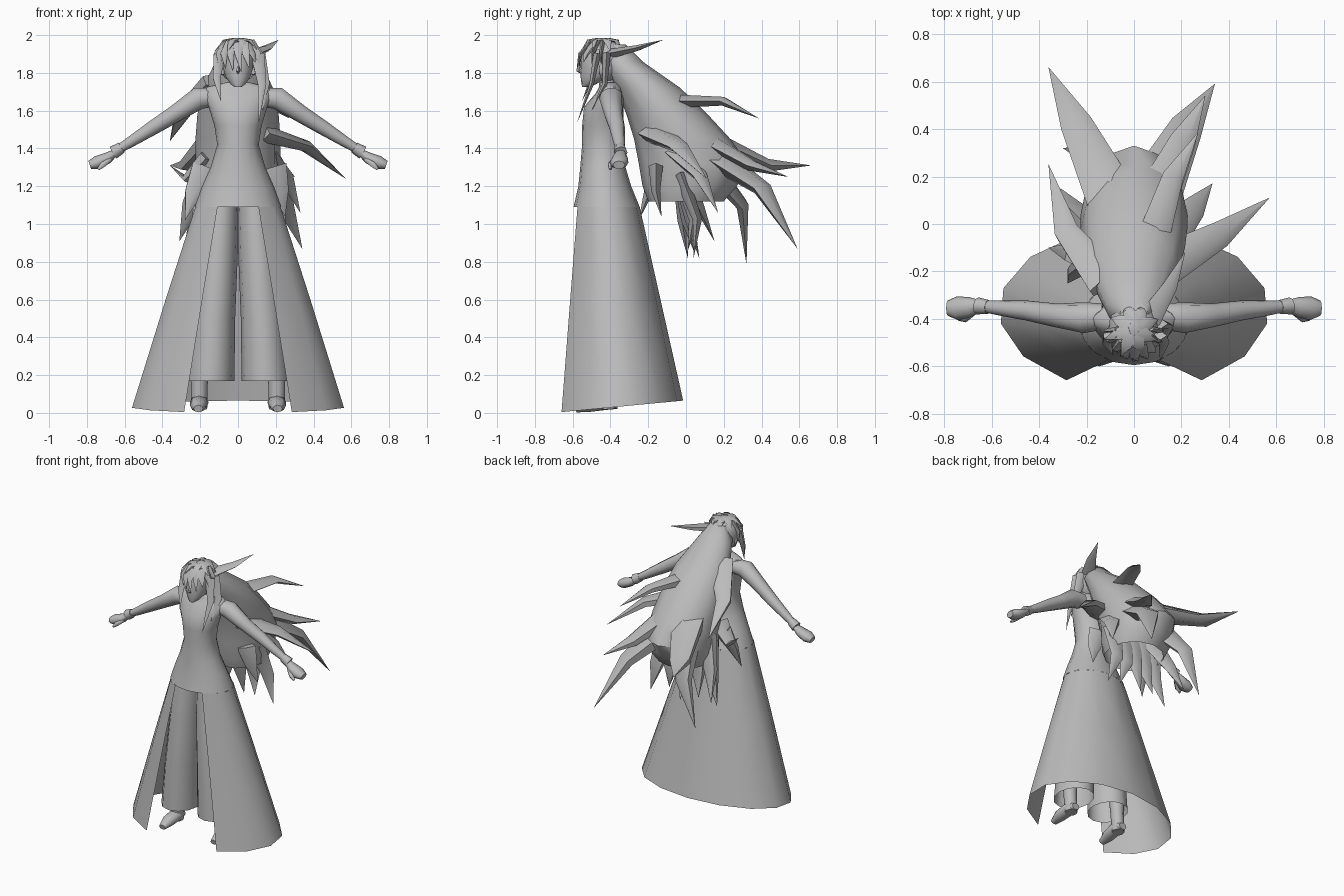
import bpy, bmesh, random
from math import sin, cos, pi, radians
from mathutils import Vector

cube = bpy.data.objects.get("Cube")
if cube:
    bpy.data.objects.remove(cube, do_unlink=True)

random.seed(4)
grey = bpy.data.materials.new("plain_grey")
grey.use_nodes = True
color = (.5, .5, .5, 1)
grey.diffuse_color = color
grey.node_tree.nodes["Principled BSDF"].inputs["Base Color"].default_value = color


def finish(name, bm, mirror=False, angle=50):
    """Turn a bmesh into a smooth shaded object, optionally mirrored across x."""
    bmesh.ops.recalc_face_normals(bm, faces=bm.faces)
    mesh = bpy.data.meshes.new(name)
    bm.to_mesh(mesh)
    bm.free()
    mesh.materials.append(grey)
    obj = bpy.data.objects.new(name, mesh)
    bpy.context.collection.objects.link(obj)
    if mirror:
        obj.modifiers.new("mirror", "MIRROR")
    bpy.ops.object.select_all(action="DESELECT")
    obj.select_set(True)
    bpy.context.view_layer.objects.active = obj
    bpy.ops.object.shade_smooth_by_angle(angle=radians(angle))
    return obj


def loft(name, rings, closed=True, caps=(True, True), mirror=False, angle=50):
    """Skin a list of equally long point rings."""
    bm = bmesh.new()
    rows = [[bm.verts.new(p) for p in ring] for ring in rings]
    count = len(rows[0])
    for low, high in zip(rows, rows[1:]):
        for i in range(count if closed else count - 1):
            j = (i + 1) % count
            bm.faces.new((low[i], low[j], high[j], high[i]))
    for row, cap in zip((rows[0], rows[-1]), caps):
        if cap and closed:
            bm.faces.new(row)
    bmesh.ops.remove_doubles(bm, verts=bm.verts, dist=.0005)
    return finish(name, bm, mirror, angle)


def level(z, rx, cy, ry, cx=0, start=0, end=360, steps=16, rise=0):
    """Horizontal elliptical section; angle zero faces the front."""
    full = end - start == 360
    points = []
    for i in range(steps if full else steps + 1):
        a = radians(start + (end - start) * i / steps)
        points.append((cx + rx * sin(a), cy - ry * cos(a), z + rise * (1 - cos(a)) / 2))
    return points


def tube(name, path, sizes, flat=1, sides=6, mirror=False, angle=60):
    """Sweep a flattened ring along a path; size zero makes a point."""
    path = [Vector(p) for p in path]
    run = path[-1] - path[0]
    ref = Vector((0, 0, 1)) if abs(run.normalized().z) < .85 else Vector((0, 1, 0))
    rings = []
    for i, p in enumerate(path):
        t = (path[min(i + 1, len(path) - 1)] - path[max(i - 1, 0)]).normalized()
        side = t.cross(ref).normalized()
        up = side.cross(t)
        r = max(sizes[i], .0008)
        rings.append([p + side * r * cos(k * 2 * pi / sides) + up * r * flat * sin(k * 2 * pi / sides)
                      for k in range(sides)])
    return loft(name, rings, mirror=mirror, angle=angle)


def spike(name, base, mid, tip, width, flat=.5):
    return tube(name, (base, mid, tip), (width, width * .62, 0), flat, 5)


# Coat: closed bodice above, open front skirt below
hip = (1.09, .23, -.42, .175)
loft("coat_bodice", [level(*r) for r in (
    hip, (1.2, .19, -.43, .14), (1.3, .145, -.44, .12), (1.42, .11, -.44, .11),
    (1.52, .125, -.44, .11), (1.62, .155, -.435, .105), (1.69, .19, -.405, .075),
    (1.725, .17, -.4, .06), (1.75, .06, -.41, .05))], caps=(False, True))
loft("coat_skirt", [
    level(*hip, start=28, end=180, steps=6),
    level(.6, .39, -.39, .255, start=29, end=180, steps=6),
    level(0, .57, -.36, .345, start=30, end=180, steps=6, rise=.065)],
    closed=False, mirror=True)

# Wide trousers
loft("trouser_leg", [level(*r, steps=12) for r in (
    (.17, .128, -.45, .15, .147), (.5, .115, -.45, .145, .13),
    (.85, .105, -.44, .14, .106), (1.15, .09, -.43, .12, .085))],
    caps=(False, True), mirror=True)

# Boots
tube("boot_shaft", [(.2, -.43, .45), (.205, -.42, .16), (.205, -.41, .02)],
     (.06, .045, .042), sides=10, mirror=True)
tube("boot_foot", [(.205, -.36, .045), (.205, -.43, .055), (.21, -.52, .04), (.21, -.585, .022)],
     (.03, .05, .045, .025), .8, 8, mirror=True)

# Arms and fists
tube("arm", [(.13, -.39, 1.67), (.21, -.395, 1.665), (.33, -.385, 1.585), (.45, -.365, 1.51),
             (.56, -.355, 1.44), (.65, -.345, 1.385)],
     (.055, .065, .05, .042, .032, .023), .95, 10, mirror=True)
tube("sleeve_cuff", [(.615, -.35, 1.405), (.66, -.345, 1.378)], (.03, .036), 1, 8, mirror=True)
tube("fist", [(.64, -.345, 1.385), (.69, -.35, 1.35), (.745, -.355, 1.325), (.785, -.355, 1.312)],
     (.022, .042, .05, .032), .72, 8, mirror=True)
tube("thumb", [(.675, -.37, 1.345), (.715, -.4, 1.315), (.74, -.4, 1.29)],
     (.014, .016, .008), sides=6, mirror=True)

# Neck and head
tube("neck", [(0, -.41, 1.7), (0, -.43, 1.82)], (.048, .042), sides=10)
loft("head", [level(*r, steps=14) for r in (
    (1.725, .018, -.535, .015), (1.74, .04, -.515, .038), (1.78, .068, -.48, .078),
    (1.83, .082, -.46, .097), (1.88, .086, -.455, .1), (1.94, .07, -.45, .085))])
tube("nose", [(0, -.553, 1.85), (0, -.572, 1.81), (0, -.553, 1.797)], (.004, .01, .004), sides=5)
tube("ear", [(.08, -.45, 1.86), (.092, -.44, 1.83), (.08, -.45, 1.79)], (.01, .02, .008), sides=6, mirror=True)

# Hair cap with the face left open
bm = bmesh.new()
bmesh.ops.create_uvsphere(bm, u_segments=14, v_segments=9, radius=1)
for v in bm.verts:
    v.co = Vector((v.co.x * .108, v.co.y * .125 - .435, v.co.z * .12 + 1.865))
bmesh.ops.delete(bm, geom=[v for v in bm.verts if v.co.y < -.47 and v.co.z < 1.89], context="VERTS")
finish("hair_cap", bm)

# Fringe and ragged crown locks
for i in range(9):
    a = radians(-88 + 22 * i)
    drop = random.uniform(1.8, 1.86)
    spike("fringe_lock", (.06 * sin(a), -.44 - .07 * cos(a), 1.955),
          (.11 * sin(a), -.445 - .118 * cos(a), 1.9),
          (.115 * sin(a + .15), -.445 - .135 * cos(a), drop), .034, .4)
for i in range(8):
    a = radians(45 * i + 20)
    reach = random.uniform(.1, .135)
    spike("crown_lock", (.02 * sin(a), -.44 - .03 * cos(a), 1.97),
          (.075 * sin(a), -.44 - .08 * cos(a), 1.968),
          (reach * sin(a), -.44 - reach * cos(a), 1.915), .04, .4)
spike("side_lock_left", (.1, -.47, 1.9), (.125, -.5, 1.74), (.11, -.575, 1.54), .04)
spike("side_lock_left_rear", (.1, -.42, 1.9), (.14, -.43, 1.74), (.13, -.5, 1.6), .045)
spike("side_lock_right", (-.1, -.47, 1.9), (-.115, -.5, 1.77), (-.09, -.55, 1.65), .035)
spike("crown_tuft", (.06, -.4, 1.9), (.15, -.26, 1.93), (.215, -.12, 1.975), .055)

# Main mass of flowing hair
loft("hair_mass", [level(*r, steps=12) for r in (
    (1.95, .06, -.38, .06), (1.86, .12, -.34, .11), (1.72, .185, -.2, .17),
    (1.58, .215, -.1, .215), (1.45, .225, -.02, .255), (1.32, .225, .04, .29),
    (1.2, .225, .02, .25), (1.12, .2, 0, .2))], caps=(True, False))

# Long wind-blown locks, each ending in a point
spike("lock_high", (.06, -.1, 1.65), (.16, .2, 1.65), (.27, .385, 1.56), .08)
spike("lock_right_high", (-.12, -.25, 1.76), (-.29, -.03, 1.59), (-.36, .25, 1.44), .09)
spike("lock_right_far", (-.1, .1, 1.45), (-.25, .42, 1.31), (-.36, .66, 1.31), .12)
spike("lock_left_far", (.08, .15, 1.36), (.21, .4, 1.19), (.34, .59, .87), .13)
spike("lock_left_far_upper", (.08, .1, 1.45), (.2, .35, 1.31), (.3, .54, 1.25), .1)
spike("lock_left_wide", (.12, -.17, 1.48), (.36, -.04, 1.41), (.57, .11, 1.24), .1)
spike("lock_left_low", (.14, -.05, 1.38), (.25, .07, 1.26), (.33, .17, 1.06), .09)
spike("lock_right_trailing", (-.1, .12, 1.32), (-.19, .3, 1.1), (-.3, .32, .79), .11)
spike("lock_right_low", (-.15, -.02, 1.3), (-.25, .07, 1.1), (-.31, .15, .91), .09)
spike("lock_right_flick", (-.17, -.15, 1.36), (-.28, -.12, 1.24), (-.36, -.1, 1.31), .07)
spike("lock_under_right", (-.18, -.16, 1.3), (-.24, -.2, 1.17), (-.28, -.25, 1.02), .08)
spike("lock_under_left", (.18, -.16, 1.3), (.22, -.16, 1.17), (.25, -.13, 1.04), .08)

# Lower curtain of hair hanging under the mass
for i in range(5):
    x = -.2 + .1 * i
    spike("curtain_lock", (x * .8, -.03, 1.26), (x, -.02 + .02 * i, 1.02),
          (x * 1.3, .01 + .03 * (i % 3), .82 + .04 * (i % 2)), .085)
